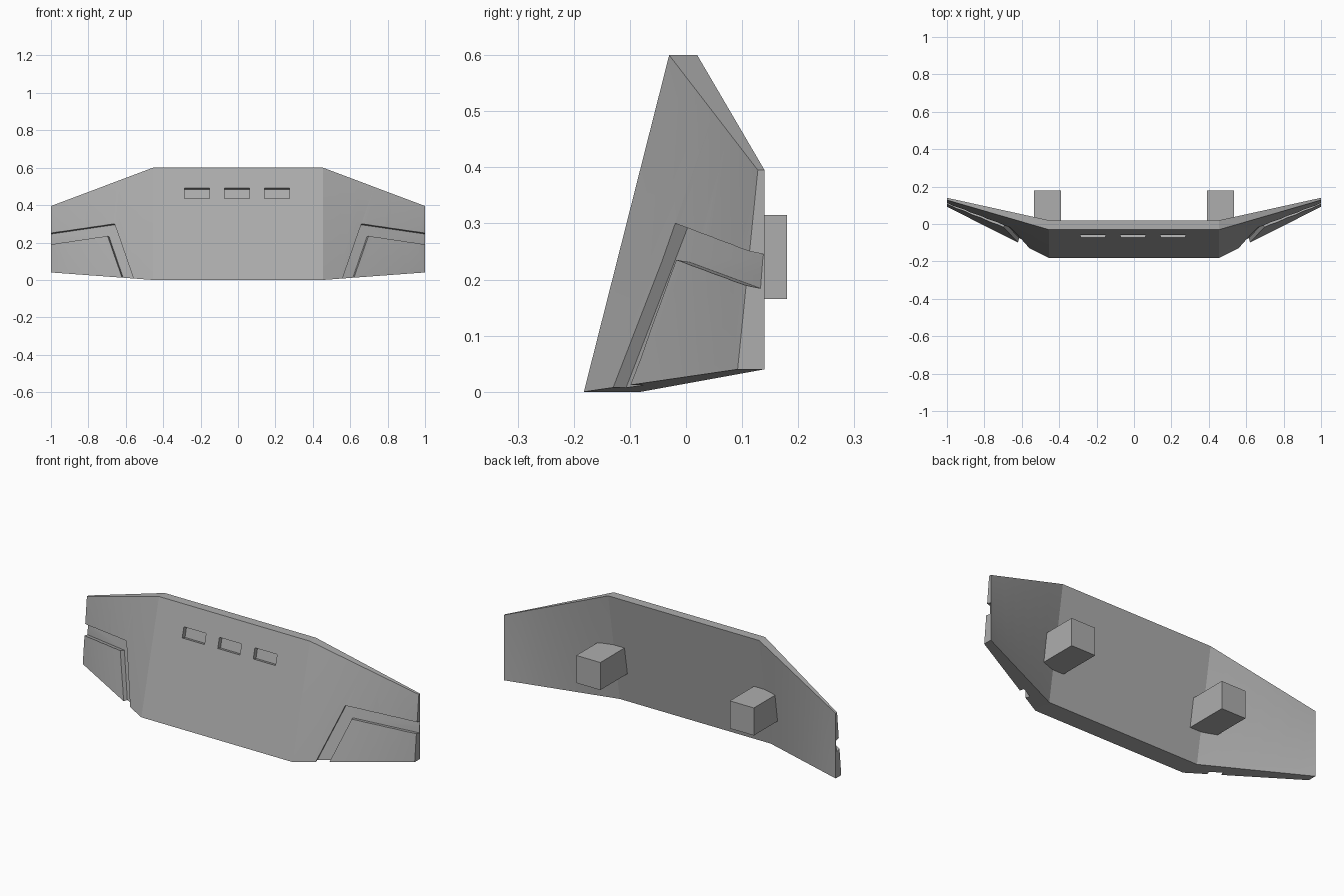
import bpy
import bmesh
import math
from mathutils import Vector

cube = bpy.data.objects.get("Cube")
if cube:
    bpy.data.objects.remove(cube, do_unlink=True)

GREY = (0.42, 0.42, 0.42, 1)
paint = bpy.data.materials.new("plain grey")
paint.diffuse_color = GREY
paint.use_nodes = True
paint.node_tree.nodes["Principled BSDF"].inputs["Base Color"].default_value = GREY

# Sections of the plate: front top, front bottom, back bottom, back top
BEND = 0.455
INNER = [Vector(p) for p in ((BEND, -0.03, 0.6), (BEND, -0.182, 0), (BEND, -0.08, 0), (BEND, 0.02, 0.6))]
OUTER = [Vector(p) for p in ((1, 0.128, 0.395), (1, 0.092, 0.04), (1, 0.14, 0.04), (1, 0.14, 0.395))]


def make_object(name, bm):
    bmesh.ops.recalc_face_normals(bm, faces=bm.faces)
    mesh = bpy.data.meshes.new(name)
    bm.to_mesh(mesh)
    bm.free()
    mesh.materials.append(paint)
    obj = bpy.data.objects.new(name, mesh)
    bpy.context.collection.objects.link(obj)
    return obj


def loft(name, rings):
    """Join rings of points into a closed solid."""
    bm = bmesh.new()
    loops = [[bm.verts.new(p) for p in ring] for ring in rings]
    n = len(loops[0])
    for a, b in zip(loops, loops[1:]):
        for i in range(n):
            j = (i + 1) % n
            bm.faces.new((a[i], a[j], b[j], b[i]))
    bm.faces.new(loops[0])
    bm.faces.new(loops[-1])
    bmesh.ops.triangulate(bm, faces=[f for f in bm.faces])
    return make_object(name, bm)


def box(name, center, size, tilt=0):
    bm = bmesh.new()
    bmesh.ops.create_cube(bm, size=1)
    bmesh.ops.scale(bm, vec=size, verts=bm.verts)
    obj = make_object(name, bm)
    obj.location = center
    obj.rotation_euler.x = tilt
    return obj


def wing_point(x, z):
    """Point on the front of the left wing."""
    t = (x - BEND) / (1 - BEND)
    top = INNER[0].lerp(OUTER[0], t)
    low = INNER[1].lerp(OUTER[1], t)
    return low.lerp(top, (z - low.z) / (top.z - low.z))


def mirrored(p, side):
    return Vector((p.x * side, p.y, p.z))


# Bent armour plate: flat middle with two swept wings
STEPS = 6
wing = [[a.lerp(b, i / STEPS) for a, b in zip(INNER, OUTER)] for i in range(STEPS + 1)]
right_wing = [[mirrored(p, -1) for p in ring] for ring in reversed(wing)]
plate = loft("armour_plate", right_wing + wing)
cutters = []

# Angled grooves around the lower corner panels
GROOVE = ((1.05, 0.243), (0.66, 0.30), (0.546, -0.03), (0.606, -0.03), (0.697, 0.235), (1.05, 0.182))
outward = Vector((0.35, -1, 0.18)).normalized()
for side, label in ((1, "left"), (-1, "right")):
    path = [wing_point(x, z) for x, z in GROOVE]
    rings = [[mirrored(p + outward * d, side) for p in path] for d in (-0.024, 0.05)]
    cutters.append(loft(label + "_groove_cutter", rings))

# Three shallow slots, cut square to the sloping front
slope = math.atan2(INNER[0].y - INNER[1].y, INNER[0].z)
for i in range(3):
    z = 0.463
    y = INNER[1].y + z * math.tan(slope)
    center = (-0.005 + (i - 1) * 0.214, y, z)
    cutters.append(box("slot_cutter", center, (0.134, 0.05, 0.057), -slope))

for cutter in cutters:
    cutter.hide_render = True
    cutter.hide_set(True)
    mod = plate.modifiers.new("cut", "BOOLEAN")
    mod.operation = "DIFFERENCE"
    mod.solver = "EXACT"
    mod.object = cutter

# Bake the cuts, then remove the cutters
bpy.context.view_layer.update()
cut_mesh = bpy.data.meshes.new_from_object(plate.evaluated_get(bpy.context.evaluated_depsgraph_get()))
plate.modifiers.clear()
plate.data = cut_mesh
for cutter in cutters:
    bpy.data.objects.remove(cutter, do_unlink=True)

# Mounting blocks on the back
for side, label in ((1, "left"), (-1, "right")):
    box(label + "_mounting_block", (side * 0.4625, 0.06, 0.24), (0.145, 0.24, 0.15))

# Soft shading on the gently twisted wings only
bpy.ops.object.select_all(action="DESELECT")
plate.select_set(True)
bpy.context.view_layer.objects.active = plate
bpy.ops.object.shade_smooth_by_angle(angle=math.radians(10))
